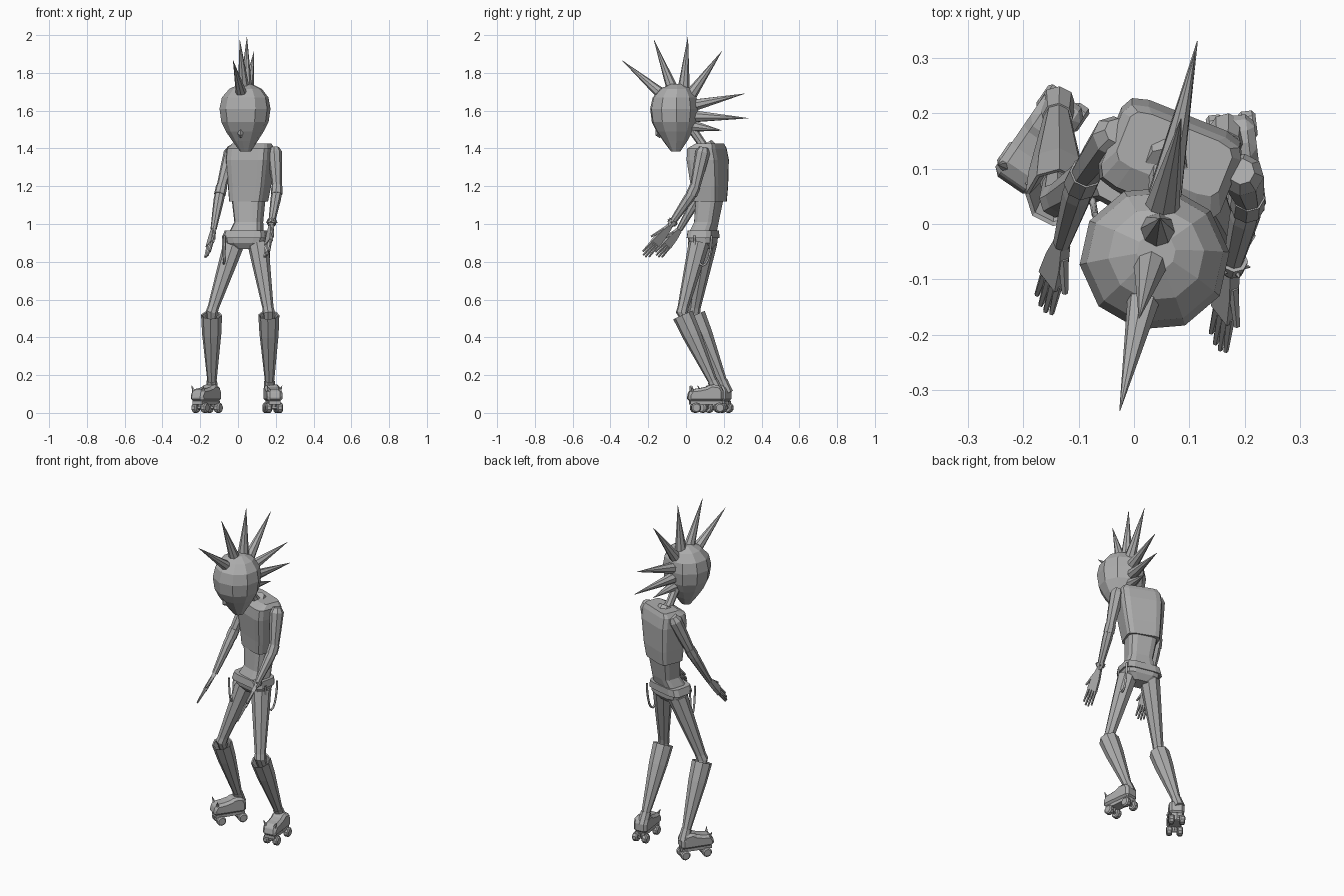
import bpy, bmesh
from math import sin, cos, pi
from mathutils import Vector, Matrix

old = bpy.data.objects.get("Cube")
if old:
    bpy.data.objects.remove(old, do_unlink=True)

grey = bpy.data.materials.new("plain_grey")
grey.use_nodes = True
GREY = (0.42, 0.42, 0.42, 1)
grey.diffuse_color = GREY
grey.node_tree.nodes["Principled BSDF"].inputs["Base Color"].default_value = GREY


def finish(name, bm):
    bmesh.ops.recalc_face_normals(bm, faces=bm.faces)
    me = bpy.data.meshes.new(name)
    bm.to_mesh(me)
    bm.free()
    me.materials.append(grey)
    ob = bpy.data.objects.new(name, me)
    bpy.context.collection.objects.link(ob)
    return ob


def skin(name, rings):
    """Bridge a list of equal-sized point rings and cap both ends."""
    bm = bmesh.new()
    rows = [[bm.verts.new(p) for p in ring] for ring in rings]
    n = len(rows[0])
    for a, b in zip(rows, rows[1:]):
        for i in range(n):
            j = (i + 1) % n
            bm.faces.new((a[i], a[j], b[j], b[i]))
    bm.faces.new(rows[0])
    bm.faces.new(rows[-1])
    return finish(name, bm)


def stack(name, levels, n=10, yaw=0.0, power=1.0):
    """Loft level slices (x, y, z, half width, half depth); low power is boxier."""
    def curve(v):
        return abs(v) ** power * (1 if v > 0 else -1)
    rot = Matrix.Rotation(yaw, 3, 'Z')
    rings = []
    for x, y, z, w, d in levels:
        angles = [2 * pi * (i + 0.5) / n for i in range(n)]
        rings.append([Vector((x, y, z)) + rot @ Vector((w * curve(cos(a)), d * curve(sin(a)), 0))
                      for a in angles])
    return skin(name, rings)


def tube(name, path, n=8):
    """Loft round sections along a path of (point, radius)."""
    pts = [Vector(p) for p, r in path]
    axis = (pts[-1] - pts[0]).normalized()
    side = axis.cross(Vector((0.1, 1, 0))).normalized()
    up = axis.cross(side)
    return skin(name, [[p + (side * cos(2 * pi * i / n) + up * sin(2 * pi * i / n)) * r
                        for i in range(n)] for p, (_, r) in zip(pts, path)])


def mix(a, b, t):
    return Vector(a).lerp(Vector(b), t)


# Head: faceted round skull narrowing to the chin, turned a little to its right
HEAD_YAW = -0.22
stack("head", [(0.04, -0.055, 1.385, 0.03, 0.026), (0.037, -0.057, 1.44, 0.068, 0.066),
               (0.036, -0.06, 1.49, 0.101, 0.098), (0.037, -0.062, 1.54, 0.126, 0.122),
               (0.037, -0.062, 1.61, 0.136, 0.131), (0.038, -0.06, 1.67, 0.124, 0.119),
               (0.04, -0.055, 1.715, 0.087, 0.084), (0.04, -0.05, 1.74, 0.035, 0.035)],
      n=10, yaw=HEAD_YAW)
tube("nose", [((0.017, -0.155, 1.525), 0.005), ((0.013, -0.148, 1.475), 0.015),
              ((0.014, -0.13, 1.46), 0.012)], n=4)

# Row of hair spikes along the crown: base (y, z) and tip (y, z)
spikes = [((-0.12, 1.68), (-0.337, 1.865)), ((-0.07, 1.71), (-0.17, 1.975)),
          ((-0.012, 1.72), (0.01, 1.99)), ((0.03, 1.69), (0.19, 1.915)),
          ((0.05, 1.63), (0.31, 1.69)), ((0.05, 1.57), (0.33, 1.56)),
          ((0.03, 1.52), (0.19, 1.495))]
for (by, bz), (ty, tz) in spikes:
    tube("hair_spike", [((0.045 + 0.2 * by, by, bz), 0.032),
                        ((0.045 + 0.21 * ty, ty, tz), 0.0008)], n=8)

# Neck and collar
tube("neck", [((0.06, 0.115, 1.37), 0.032), ((0.05, 0.075, 1.44), 0.023), ((0.045, 0.02, 1.52), 0.025)])
tube("collar", [((0.06, 0.12, 1.4), 0.045), ((0.058, 0.105, 1.425), 0.038)])

# Torso, twisted to its right
TWIST = -0.38
stack("vest", [(0.056, 0.126, 1.12, 0.094, 0.071), (0.061, 0.124, 1.2, 0.104, 0.078),
               (0.065, 0.115, 1.34, 0.118, 0.088), (0.067, 0.111, 1.4, 0.117, 0.079),
               (0.073, 0.126, 1.425, 0.1, 0.052)], n=12, yaw=TWIST, power=0.33)
stack("shirt", [(0.043, 0.088, 0.95, 0.09, 0.064), (0.057, 0.108, 1.01, 0.072, 0.058),
                (0.056, 0.126, 1.14, 0.086, 0.065)], n=12, yaw=-0.3, power=0.5)
stack("belt", [(0.038, 0.09, 0.925, 0.119, 0.076), (0.042, 0.092, 0.965, 0.109, 0.073)],
      n=12, yaw=-0.22, power=0.45)
stack("hips", [(0.045, 0.092, 0.868, 0.05, 0.042), (0.042, 0.092, 0.9, 0.102, 0.066),
               (0.04, 0.09, 0.94, 0.11, 0.07)], n=12, yaw=-0.22, power=0.5)


# Arms: sleeve, forearm, flat palm and five fingers
def arm(side, shoulder, elbow, wrist, tip):
    tube(side + "_upper_arm", [(mix(shoulder, elbow, -0.1), 0.024), (mix(shoulder, elbow, 0.03), 0.039),
                               (mix(shoulder, elbow, 0.5), 0.033), (elbow, 0.025)])
    tube(side + "_elbow_band", [(mix(elbow, shoulder, 0.1), 0.03), (mix(elbow, wrist, 0.12), 0.031)])
    tube(side + "_forearm", [(elbow, 0.026), (mix(elbow, wrist, 0.25), 0.028), (wrist, 0.016)])
    run = (Vector(tip) - Vector(wrist)).normalized()
    across = run.cross(Vector((1, 0, 0))).normalized()
    across = (across + Vector((0.6, 0, 0))).normalized()
    thick = run.cross(across).normalized() * 0.01
    rings = []
    for t, w in ((0, 0.013), (0.25, 0.023), (0.55, 0.028)):
        c = mix(wrist, tip, t)
        rings.append([c + across * w + thick, c - across * w + thick,
                      c - across * w - thick, c + across * w - thick])
    skin(side + "_palm", rings)
    for k in (-1.5, -0.5, 0.5, 1.5):
        reach = 1.0 - 0.06 * abs(k)
        tube(side + "_finger", [(mix(wrist, tip, 0.5) + across * 0.014 * k, 0.009),
                                (mix(wrist, tip, reach) + across * 0.017 * k, 0.005)], n=5)
    tube(side + "_thumb", [(mix(wrist, tip, 0.15) + across * 0.015, 0.01),
                           (mix(wrist, tip, 0.5) + across * 0.045, 0.006)], n=5)


LEFT_ELBOW, LEFT_WRIST = (0.208, 0.045, 1.18), (0.175, -0.085, 0.99)
arm("left", (0.195, 0.09, 1.385), LEFT_ELBOW, LEFT_WRIST, (0.15, -0.225, 0.825))
arm("right", (-0.035, 0.16, 1.385), (-0.092, 0.085, 1.18), (-0.13, -0.035, 0.97), (-0.165, -0.155, 0.825))

# Studded band on the left wrist
band = mix(LEFT_WRIST, LEFT_ELBOW, 0.1)
along = (Vector(LEFT_ELBOW) - Vector(LEFT_WRIST)).normalized()
tube("wrist_band", [(band - along * 0.012, 0.024), (band + along * 0.012, 0.026)])
for i in range(6):
    out = Matrix.Rotation(i * pi / 3, 3, along) @ along.orthogonal().normalized()
    tube("band_stud", [(band + out * 0.02, 0.007), (band + out * 0.032, 0.001)], n=5)


# Legs: slim thigh and knee, then a tall boot open at the top
def leg(side, hip, knee, ankle):
    tube(side + "_thigh", [(hip, 0.056), (mix(hip, knee, 0.3), 0.048), (mix(hip, knee, 0.92), 0.03),
                           (knee, 0.032), (mix(knee, ankle, 0.2), 0.026)])
    tube(side + "_boot_leg", [(mix(knee, ankle, 0.18), 0.03), (mix(knee, ankle, 0.04), 0.049),
                              (mix(knee, ankle, 0.03), 0.056), (mix(knee, ankle, 0.3), 0.051),
                              (mix(knee, ankle, 0.97), 0.024)])
    tube(side + "_ankle_cuff", [(mix(ankle, knee, 0.05), 0.028), (mix(ankle, knee, -0.12), 0.032)])


leg("left", (0.105, 0.07, 0.9), (0.163, -0.022, 0.53), (0.167, 0.15, 0.15))
leg("right", (-0.02, 0.11, 0.9), (-0.14, 0.043, 0.53), (-0.138, 0.2, 0.15))


# Roller skates: shoe cut from a side profile, sole plate, wheels, toe horns
SHOE = [(-0.1, 0.06), (-0.105, 0.095), (-0.085, 0.125), (-0.04, 0.13), (-0.005, 0.138),
        (0.02, 0.152), (0.07, 0.145), (0.085, 0.115), (0.085, 0.06)]


def skate(side, x, y, yaw):
    place = Matrix.Translation((x, y, 0)) @ Matrix.Rotation(yaw, 4, 'Z')

    def at(*p):
        return place @ Vector(p)
    shoe = skin(side + "_shoe", [[at(sx, py, pz) for py, pz in SHOE] for sx in (-0.041, 0.041)])
    bevel = shoe.modifiers.new("soft_edges", 'BEVEL')
    bevel.width, bevel.segments = 0.014, 1
    skin(side + "_sole_plate", [[at(sx, -0.09, 0.045), at(sx, 0.08, 0.045), at(sx, 0.08, 0.063),
                                 at(sx, -0.09, 0.063)] for sx in (-0.03, 0.03)])
    for wy in (-0.06, 0.065):
        tube(side + "_axle", [(at(-0.035, wy, 0.028), 0.01), (at(0.035, wy, 0.028), 0.01)], n=6)
        tube(side + "_truck", [(at(0, wy, 0.03), 0.012), (at(0, wy, 0.06), 0.022)], n=6)
        for s in (-1, 1):
            tube(side + "_wheel", [(at(s * 0.014, wy, 0.027), 0.022), (at(s * 0.02, wy, 0.027), 0.027),
                                   (at(s * 0.039, wy, 0.027), 0.027), (at(s * 0.045, wy, 0.027), 0.02)], n=10)
    for s in (-1, 1):
        tube(side + "_toe_horn", [(at(s * 0.028, -0.08, 0.115), 0.01), (at(s * 0.04, -0.085, 0.145), 0.001)], n=5)


skate("left", 0.184, 0.11, 0.12)
skate("right", -0.165, 0.155, -0.6)


# Straps hanging from the belt
def strap(name, start, end, drop):
    cu = bpy.data.curves.new(name, 'CURVE')
    cu.dimensions = '3D'
    cu.bevel_depth, cu.bevel_resolution = 0.006, 1
    sp = cu.splines.new('POLY')
    sp.points.add(10)
    for i, pt in enumerate(sp.points):
        a = pi * i / 10
        p = mix(start, end, (1 - cos(a)) / 2)
        pt.co = (p.x, p.y, p.z - drop * sin(a), 1)
    cu.materials.append(grey)
    bpy.context.collection.objects.link(bpy.data.objects.new(name, cu))


strap("left_strap", (0.15, 0.045, 0.94), (0.165, 0.135, 0.94), 0.16)
strap("right_strap", (-0.07, 0.015, 0.94), (-0.08, 0.075, 0.94), 0.15)
